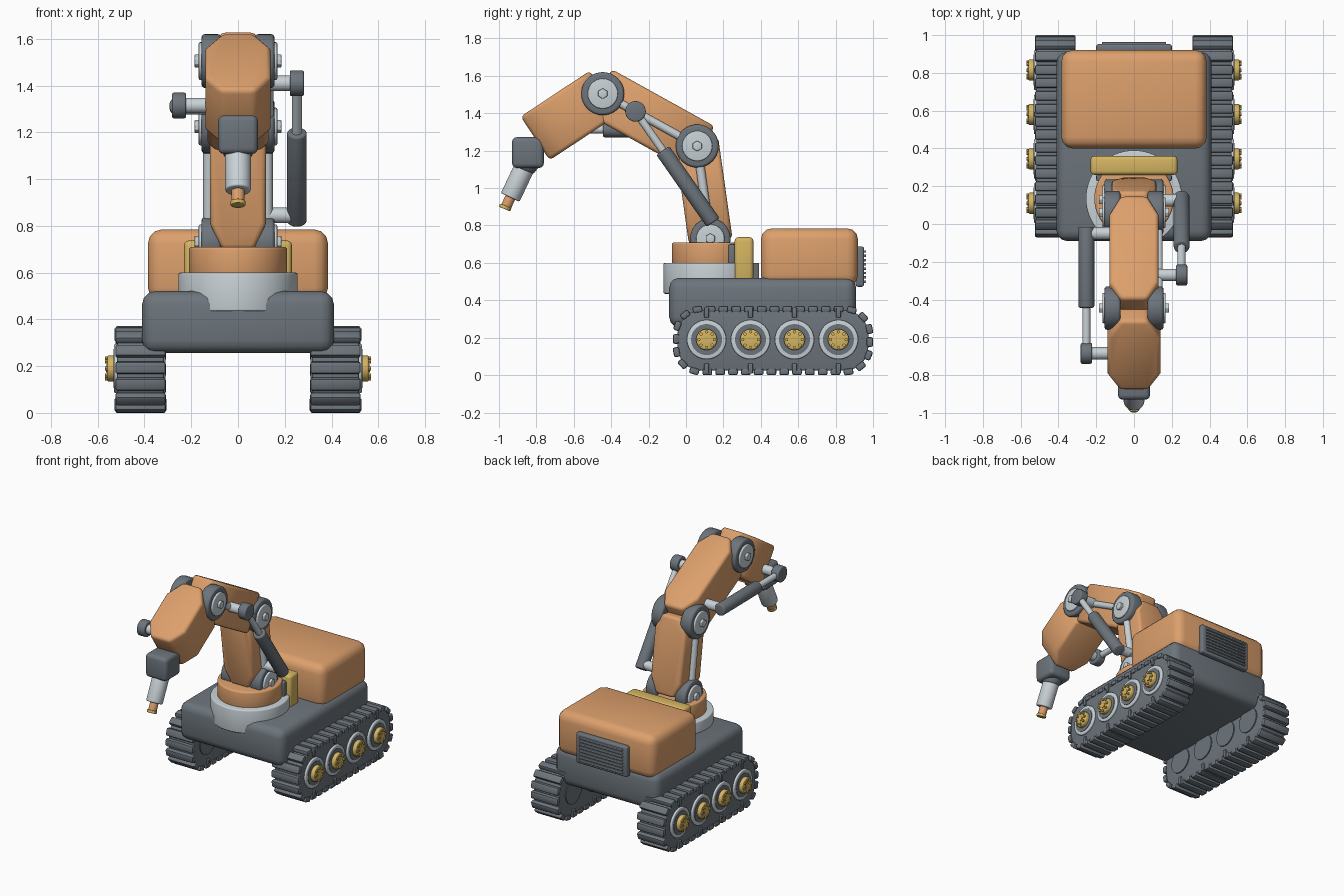
import bpy, bmesh
from math import pi, cos, sin, radians
from mathutils import Matrix, Vector

if "Cube" in bpy.data.objects:
    bpy.data.objects.remove(bpy.data.objects["Cube"], do_unlink=True)


def material(name, r, g, b):
    m = bpy.data.materials.new(name)
    m.use_nodes = True
    m.diffuse_color = (r, g, b, 1)
    m.node_tree.nodes["Principled BSDF"].inputs["Base Color"].default_value = (r, g, b, 1)
    return m


ORANGE = material("orange paint", 0.72, 0.35, 0.15)
DARK = material("dark grey", 0.15, 0.175, 0.2)
LIGHT = material("light grey", 0.58, 0.64, 0.67)
GOLD = material("gold", 0.66, 0.46, 0.12)
VENT = material("vent grey", 0.27, 0.3, 0.33)


def rounded(bm, bevel, segments=3):
    """Round every sharp edge of a piece."""
    bmesh.ops.recalc_face_normals(bm, faces=bm.faces)
    if bevel:
        sharp = [e for e in bm.edges if e.calc_face_angle(0) > 0.6]
        bmesh.ops.bevel(bm, geom=sharp, offset=bevel, segments=segments,
                        profile=0.5, affect='EDGES', clamp_overlap=True)
    return bm


def box(center, size, bevel=0.0, tilt=0.0, segments=3):
    bm = bmesh.new()
    bmesh.ops.create_cube(bm, size=1, matrix=Matrix.Diagonal((*size, 1)))
    rounded(bm, bevel, segments)
    bm.transform(Matrix.Translation(center) @ Matrix.Rotation(tilt, 4, 'X'))
    return bm


def rod(p, q, r, bevel=0.0, sides=32, r2=None):
    p, q = Vector(p), Vector(q)
    bm = bmesh.new()
    bmesh.ops.create_cone(bm, cap_ends=True, segments=sides, radius1=r,
                          radius2=r if r2 is None else r2, depth=(q - p).length)
    rounded(bm, bevel)
    turn = (q - p).to_track_quat('Z', 'Y').to_matrix().to_4x4()
    bm.transform(Matrix.Translation((p + q) / 2) @ turn)
    return bm


def prism(points, depth, matrix, bevel):
    bm = bmesh.new()
    low = [bm.verts.new((a, b, -depth / 2)) for a, b in points]
    high = [bm.verts.new((a, b, depth / 2)) for a, b in points]
    bm.faces.new(low)
    bm.faces.new(high)
    for i in range(len(points)):
        bm.faces.new((low[i - 1], low[i], high[i], high[i - 1]))
    bm.transform(matrix)
    return rounded(bm, bevel)


def make(name, mat, *pieces):
    """Join pieces into one smooth-shaded object."""
    whole = bmesh.new()
    for piece in pieces:
        bmesh.ops.recalc_face_normals(piece, faces=piece.faces)
        temp = bpy.data.meshes.new("temp")
        piece.to_mesh(temp)
        whole.from_mesh(temp)
        piece.free()
        bpy.data.meshes.remove(temp)
    mesh = bpy.data.meshes.new(name)
    whole.to_mesh(mesh)
    whole.free()
    mesh.materials.append(mat)
    ob = bpy.data.objects.new(name, mesh)
    bpy.context.collection.objects.link(ob)
    bpy.ops.object.select_all(action='DESELECT')
    ob.select_set(True)
    bpy.context.view_layer.objects.active = ob
    bpy.ops.object.shade_smooth_by_angle(angle=radians(35))
    return ob


# Chassis, engine housing and turntable
make("chassis", DARK, box((0, 0.41, 0.388), (0.82, 1.0, 0.265), 0.055))
make("engine_housing", ORANGE, box((0, 0.66, 0.63), (0.77, 0.52, 0.31), 0.06))
make("turntable_ring", LIGHT, rod((0, 0.135, 0.435), (0, 0.135, 0.6), 0.255, 0.008, 64))
make("turntable", ORANGE, rod((0, 0.135, 0.59), (0, 0.135, 0.71), 0.21, 0.012, 64))
make("rear_plate", DARK, box((0, 0.245, 0.64), (0.4, 0.035, 0.12), 0.008))
make("counter_block", GOLD, box((0, 0.31, 0.62), (0.46, 0.1, 0.235), 0.02))

# Rear vent
make("vent_frame", DARK, box((0, 0.93, 0.58), (0.4, 0.045, 0.215), 0.012))
make("vent_slats", VENT, *[box((0, 0.953, 0.5 + i * 0.023), (0.34, 0.02, 0.013), 0.004)
                           for i in range(8)])

# Track loop: a rounded rectangle walked by distance
HALF_Y, HALF_Z, CORNER = 0.51, 0.16, 0.125
MID = Vector((0, 0.465, 0.185))
INNER_Y, INNER_Z = HALF_Y - CORNER, HALF_Z - CORNER
LOOP = 4 * (INNER_Y + INNER_Z) + 2 * pi * CORNER


def loop_point(d):
    corners = [(-INNER_Y, -INNER_Z), (INNER_Y, -INNER_Z), (INNER_Y, INNER_Z), (-INNER_Y, INNER_Z)]
    for k in range(4):
        a, b = Vector(corners[k]), Vector(corners[(k + 1) % 4])
        phi = (k - 1) * pi / 2
        straight = (b - a).length
        if d < straight:
            base = a.lerp(b, d / straight)
            break
        d -= straight
        base = b
        if d < CORNER * pi / 2:
            phi += d / CORNER
            break
        d -= CORNER * pi / 2
        phi += pi / 2
    return base + CORNER * Vector((cos(phi), sin(phi))), phi


YZ_PLANE = Matrix(((0, 0, 1, 0), (1, 0, 0, 0), (0, 1, 0, 0), (0, 0, 0, 1)))
WHEELS = [0.11 + i * 0.235 for i in range(4)]
for s, side in ((1, "left"), (-1, "right")):
    mid = MID + Vector((s * 0.417, 0, 0))
    outline = [loop_point(LOOP * i / 96)[0] for i in range(96)]
    make(side + "_track_belt", DARK, prism(outline, 0.2, Matrix.Translation(mid) @ YZ_PLANE, 0.008))
    treads = []
    for i in range(36):
        p, phi = loop_point(LOOP * (i + 0.5) / 36)
        out = p + 0.008 * Vector((cos(phi), sin(phi)))
        treads.append(box(mid + Vector((0, out.x, out.y)), (0.216, 0.052, 0.035), 0.01,
                          phi - pi / 2, 2))
    make(side + "_treads", DARK, *treads)
    make(side + "_track_guides", DARK, *[box((s * 0.417, y, z), (0.222, 0.025, 0.055), 0.005)
                                         for y in WHEELS for z in (0.035, 0.335)])

    def disc(y, z, x1, x2, r, bevel=0.0, sides=32):
        return rod((s * x1, y, z), (s * x2, y, z), r, bevel, sides)

    make(side + "_wheel_rims", LIGHT, *[disc(y, 0.19, 0.5, 0.53, 0.105, 0.006, 40) for y in WHEELS])
    make(side + "_wheel_plates", DARK, *[disc(y, 0.19, 0.5, 0.533, 0.083) for y in WHEELS])
    make(side + "_inner_plates", DARK, *[disc(y, 0.19, 0.31, 0.35, 0.09) for y in WHEELS])
    hubs = []
    for y in WHEELS:
        hubs += [disc(y, 0.19, 0.5, 0.559, 0.056, 0.008), disc(y, 0.19, 0.55, 0.564, 0.018, 0, 16)]
        hubs += [disc(y + 0.042 * cos(a * pi / 4), 0.19 + 0.042 * sin(a * pi / 4),
                      0.55, 0.568, 0.009, 0, 8) for a in range(8)]
    make(side + "_wheel_hubs", GOLD, *hubs)

# Arm segments, narrowed at the joints to fit between the discs
BASE, ELBOW, PEAK, TIP = (0.13, 0.73), (0.06, 1.225), (-0.445, 1.505), (-0.815, 1.26)


def arm_segment(name, p, q, start, extra, half_x, depth, end_x):
    p, q = Vector(p), Vector(q)
    length = (q - p).length + extra
    u = (q - p).normalized()
    m = Matrix(((0, 1, 0, 0), (u.x, 0, -u.y, p.x), (u.y, 0, u.x, p.y), (0, 0, 0, 1)))
    half = [(start, 0.07), (start + 0.11, half_x), (length - 0.1, half_x), (length, end_x)]
    points = half + [(a, -b) for a, b in reversed(half)]
    make(name, ORANGE, prism(points, depth, m, 0.022))


arm_segment("lower_boom", BASE, ELBOW, -0.015, 0.03, 0.12, 0.235, 0.07)
arm_segment("upper_boom", ELBOW, PEAK, -0.03, 0.02, 0.13, 0.275, 0.07)
arm_segment("forearm", PEAK, TIP, -0.01, -0.01, 0.14, 0.28, 0.075)

# Pivot joints and the linkage rods beside the lower boom
for s, side in ((1, "left"), (-1, "right")):
    for name, (y, z), r in (("base", BASE, 0.108), ("elbow", ELBOW, 0.115), ("peak", PEAK, 0.115)):
        def knob(x1, x2, radius, bevel, sides=40):
            return rod((s * x1, y, z), (s * x2, y, z), radius, bevel, sides)
        make(f"{side}_{name}_disc", DARK, knob(0.072, 0.156, r, 0.014))
        make(f"{side}_{name}_cap", LIGHT, knob(0.14, 0.168, r * 0.7, 0.006),
             knob(0.16, 0.186, 0.028, 0.003, 6))
    make(side + "_lower_link", LIGHT, rod((s * 0.125, *BASE), (s * 0.125, *ELBOW), 0.024, 0, 16))
make("upper_link", LIGHT, rod((0.13, *ELBOW), (0.13, *PEAK), 0.022, 0, 16))


# Hydraulic cylinders: barrel, rod, end eye and two pins
def hydraulic(name, x, p, q, share):
    s = 1 if x > 0 else -1
    a, b = Vector((x, *p)), Vector((x, *q))
    split = a.lerp(b, share)
    make(name + "_barrel", DARK, rod(a - (b - a).normalized() * 0.035, split, 0.042, 0.01))
    make(name + "_rod", LIGHT, rod(split, b, 0.021, 0, 20))
    make(name + "_eye", DARK, rod((x - 0.03, *q), (x + 0.03, *q), 0.055, 0.008))
    make(name + "_pins", LIGHT, *[rod((s * 0.1, *e), (x, *e), 0.033, 0, 20) for e in (p, q)])


hydraulic("left_cylinder", 0.252, (0.125, 0.845), (-0.27, 1.41), 0.63)
hydraulic("right_cylinder", -0.252, (-0.05, 1.31), (-0.685, 1.315), 0.62)

# Wrist and tool
make("wrist", DARK, box((0, -0.845, 1.19), (0.17, 0.17, 0.165), 0.025))
make("wrist_collar", DARK, rod((0, -0.85, 1.15), (0, -0.872, 1.098), 0.075, 0.01, r2=0.06))
make("tool_sleeve", LIGHT, rod((0, -0.85, 1.14), (0, -0.94, 0.95), 0.055, 0.008))
make("tool_shaft", ORANGE, rod((0, -0.93, 0.97), (0, -0.967, 0.89), 0.028, 0.003, 20))
make("tool_tip", GOLD, rod((0, -0.963, 0.905), (0, -0.97, 0.888), 0.033, 0.004, 20))
